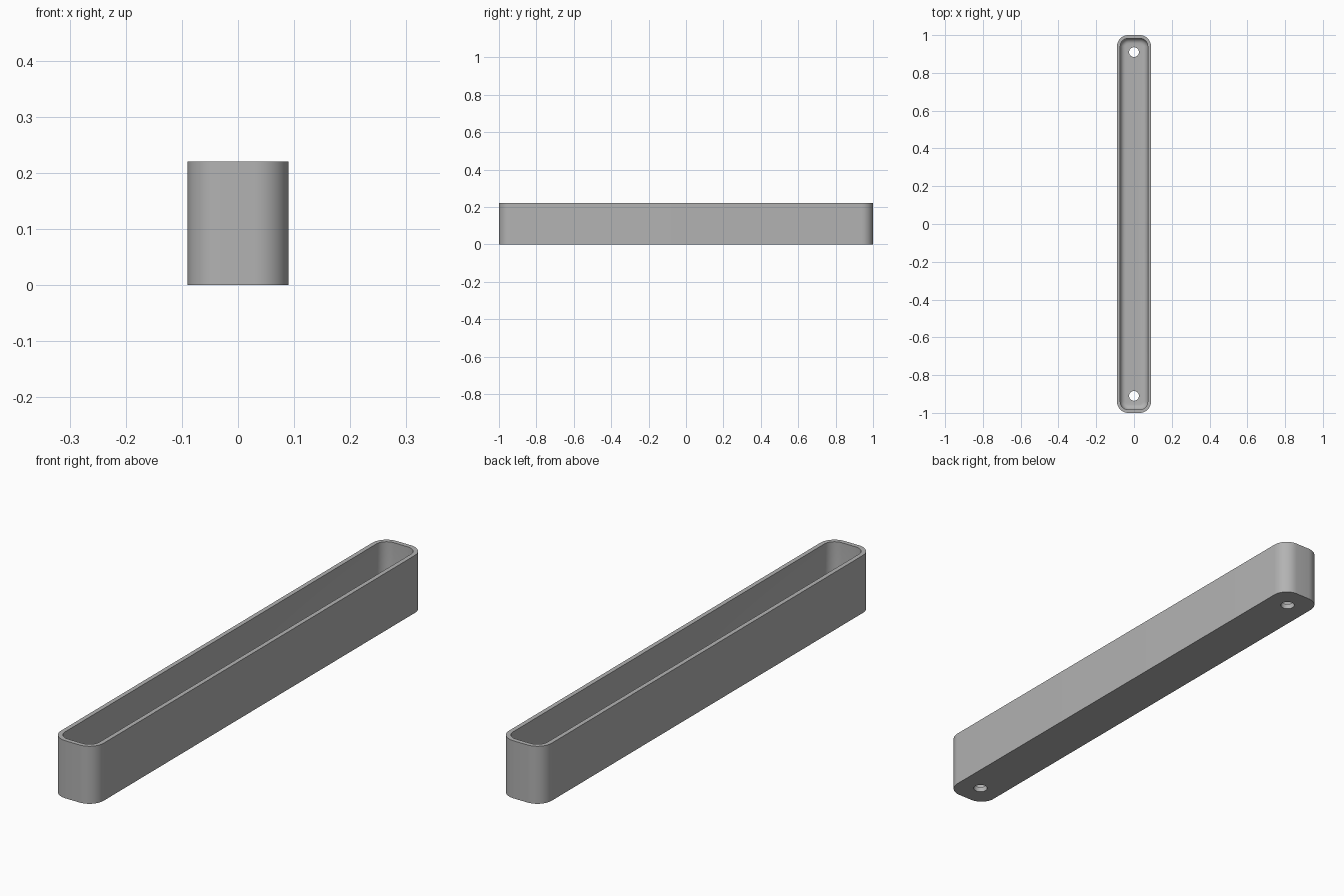
import bpy, bmesh, math

if "Cube" in bpy.data.objects:
    bpy.data.objects.remove(bpy.data.objects["Cube"])

HALF_W, HALF_L, HEIGHT = 0.09, 1.0, 0.22
CORNER, WALL, FLOOR, FILLET = 0.06, 0.017, 0.02, 0.028
HOLE_Y, HOLE_R, STEPS = 0.91, 0.026, 10


def ring(bm, inset, z):
    """Rounded rectangle loop, shrunk by inset, at height z."""
    r = CORNER - inset
    cx, cy = HALF_W - CORNER, HALF_L - CORNER
    verts = []
    for q, (sx, sy) in enumerate([(1, 1), (-1, 1), (-1, -1), (1, -1)]):
        for i in range(STEPS + 1):
            a = math.pi / 2 * (q + i / STEPS)
            verts.append(bm.verts.new((sx * cx + r * math.cos(a), sy * cy + r * math.sin(a), z)))
    return verts


# Open tray: outer wall, rim, inner wall, filleted inner floor
bm = bmesh.new()
levels = [(0, 0), (0, HEIGHT), (WALL, HEIGHT)]
for i in range(7):
    a = math.pi / 2 * i / 6
    levels.append((WALL + FILLET * (1 - math.cos(a)), FLOOR + FILLET * (1 - math.sin(a))))
rings = [ring(bm, *lv) for lv in levels]
for lo, hi in zip(rings, rings[1:]):
    n = len(lo)
    for i in range(n):
        j = (i + 1) % n
        bm.faces.new((lo[i], lo[j], hi[j], hi[i]))
bm.faces.new(rings[0][::-1])
bm.faces.new(rings[-1])
bmesh.ops.recalc_face_normals(bm, faces=bm.faces)
mesh = bpy.data.meshes.new("tray")
bm.to_mesh(mesh)
bm.free()
tray = bpy.data.objects.new("tray", mesh)
bpy.context.collection.objects.link(tray)

grey = bpy.data.materials.new("grey")
grey.diffuse_color = (0.45, 0.45, 0.45, 1)
grey.use_nodes = True
grey.node_tree.nodes["Principled BSDF"].inputs["Base Color"].default_value = grey.diffuse_color
mesh.materials.append(grey)

# Screw holes through the floor at both ends
for y in (-HOLE_Y, HOLE_Y):
    bpy.ops.mesh.primitive_cylinder_add(vertices=32, radius=HOLE_R, depth=0.1, location=(0, y, 0.01))
    cutter = bpy.context.object
    cutter.name = "hole_cutter"
    cutter.hide_render = True
    cutter.data.materials.append(grey)
    cut = tray.modifiers.new("hole", 'BOOLEAN')
    cut.operation = 'DIFFERENCE'
    cut.solver = 'EXACT'
    cut.object = cutter
    bpy.ops.object.select_all(action='DESELECT')
    tray.select_set(True)
    bpy.context.view_layer.objects.active = tray
    bpy.ops.object.modifier_apply(modifier=cut.name)
    bpy.data.objects.remove(cutter)

bpy.ops.object.shade_smooth_by_angle(angle=math.radians(30))
